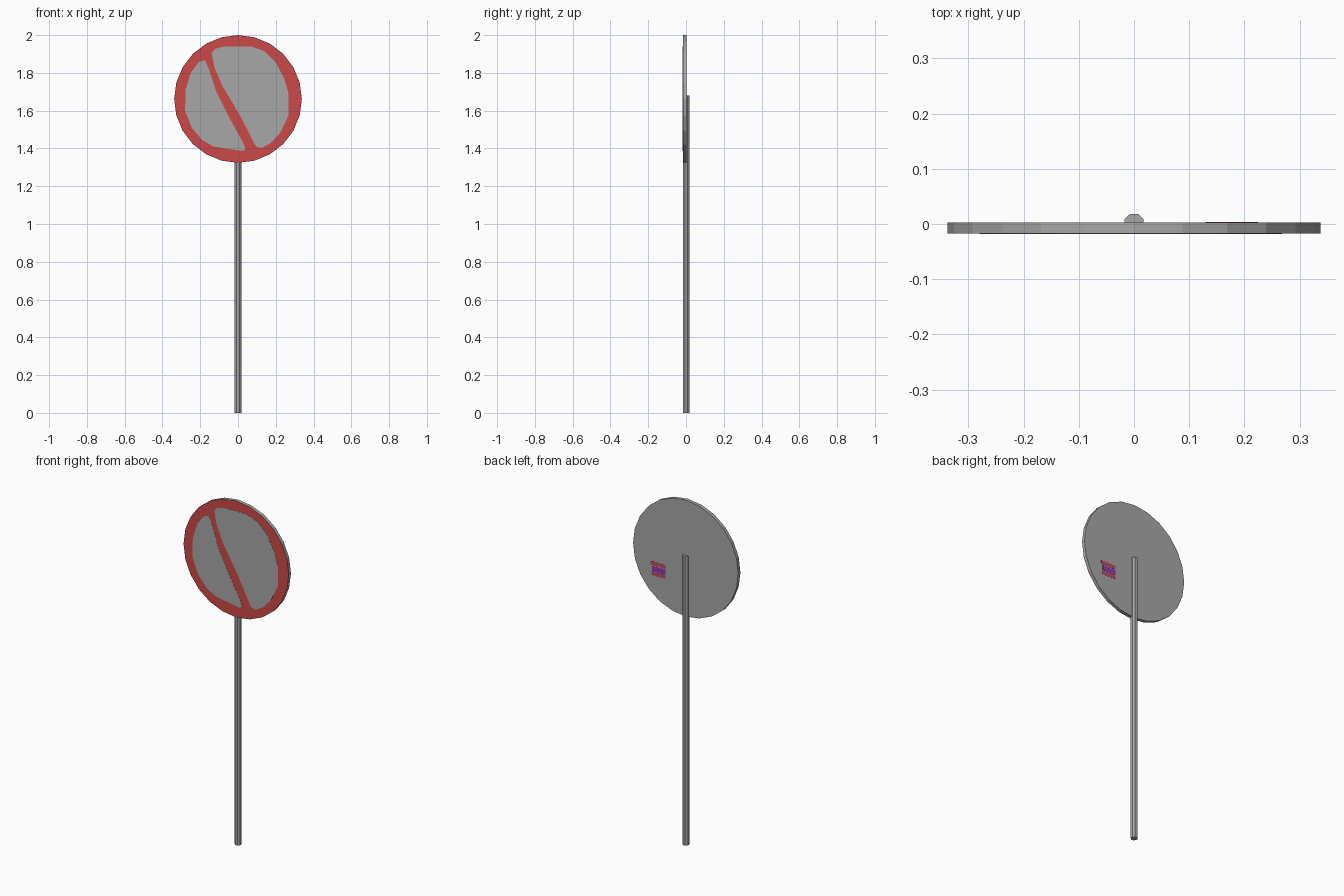
import bpy, bmesh, math

if "Cube" in bpy.data.objects:
    bpy.data.objects.remove(bpy.data.objects["Cube"])

R, CZ = 0.338, 1.662          # disc radius and centre height
FRONT, BACK = -0.017, 0.003   # disc front and back planes


def material(name, rgb):
    m = bpy.data.materials.new(name)
    m.diffuse_color = (*rgb, 1)
    m.use_nodes = True
    m.node_tree.nodes["Principled BSDF"].inputs["Base Color"].default_value = m.diffuse_color
    return m


GREY = material("metal grey", (0.39, 0.39, 0.39))
RED = material("sign red", (0.60, 0.068, 0.065))
PURPLE = material("sticker purple", (0.27, 0.045, 0.38))
PINK = material("sticker red", (0.52, 0.07, 0.13))


def prism(name, outline, offset, depth, mats, axis="y"):
    """Extrude an outline along y (outline is x,z) or z (outline is x,y)."""
    bm = bmesh.new()
    if axis == "y":
        vs = [bm.verts.new((a, offset, b)) for a, b in outline]
        move = (0, depth, 0)
    else:
        vs = [bm.verts.new((a, b, offset)) for a, b in outline]
        move = (0, 0, depth)
    face = bm.faces.new(vs)
    ext = bmesh.ops.extrude_face_region(bm, geom=[face])
    bmesh.ops.translate(bm, vec=move, verts=[g for g in ext["geom"] if isinstance(g, bmesh.types.BMVert)])
    bmesh.ops.recalc_face_normals(bm, faces=bm.faces)
    # a second material goes on the front-facing side
    if len(mats) > 1:
        for f in bm.faces:
            f.material_index = 1 if f.normal.y < -0.9 and len(f.verts) > 4 else 0
    me = bpy.data.meshes.new(name)
    bm.to_mesh(me)
    bm.free()
    for m in mats:
        me.materials.append(m)
    ob = bpy.data.objects.new(name, me)
    bpy.context.collection.objects.link(ob)
    return ob


def ring(n, r, ca, cb, turn=0.0):
    return [(ca + r * math.cos(2 * math.pi * (i + turn) / n),
             cb + r * math.sin(2 * math.pi * (i + turn) / n)) for i in range(n)]


# eight-sided pole ending behind the disc
prism("pole", ring(8, 0.0187, 0, 0.001, 0.5), 0, 1.68, [GREY], axis="z")

# round sign plate: grey metal with a red front
prism("sign_disc", ring(24, R, 0, CZ), FRONT, BACK - FRONT, [GREY, RED])

# two grey fields that leave the red rim and the bent slash showing
left_field = [(-0.175, 1.868), (-0.21, 1.855), (-0.25, 1.80), (-0.278, 1.71), (-0.28, 1.60),
              (-0.245, 1.51), (-0.19, 1.445), (-0.13, 1.41), (0.02, 1.387), (0.04, 1.395),
              (0.03, 1.425), (-0.05, 1.57), (-0.115, 1.70), (-0.15, 1.81)]
right_field = [(-0.14, 1.905), (-0.12, 1.928), (-0.07, 1.94), (0.07, 1.94), (0.14, 1.915),
               (0.20, 1.855), (0.245, 1.77), (0.268, 1.69), (0.268, 1.575), (0.225, 1.485),
               (0.175, 1.43), (0.125, 1.402), (0.095, 1.41), (0.01, 1.575), (-0.085, 1.735),
               (-0.125, 1.83)]
prism("left_field", left_field, FRONT - 0.0008, 0.001, [GREY])
prism("right_field", right_field, FRONT - 0.0008, 0.001, [GREY])

# small striped sticker on the back
for name, x0, x1, z0, z1, mat in (
        ("sticker_top", 0.13, 0.225, 1.565, 1.587, PINK),
        ("sticker_middle", 0.13, 0.215, 1.53, 1.560, PURPLE),
        ("sticker_bottom", 0.13, 0.22, 1.507, 1.527, PINK)):
    prism(name, [(x0, z0), (x1, z0), (x1, z1), (x0, z1)], BACK - 0.0005, 0.0012, [mat])
